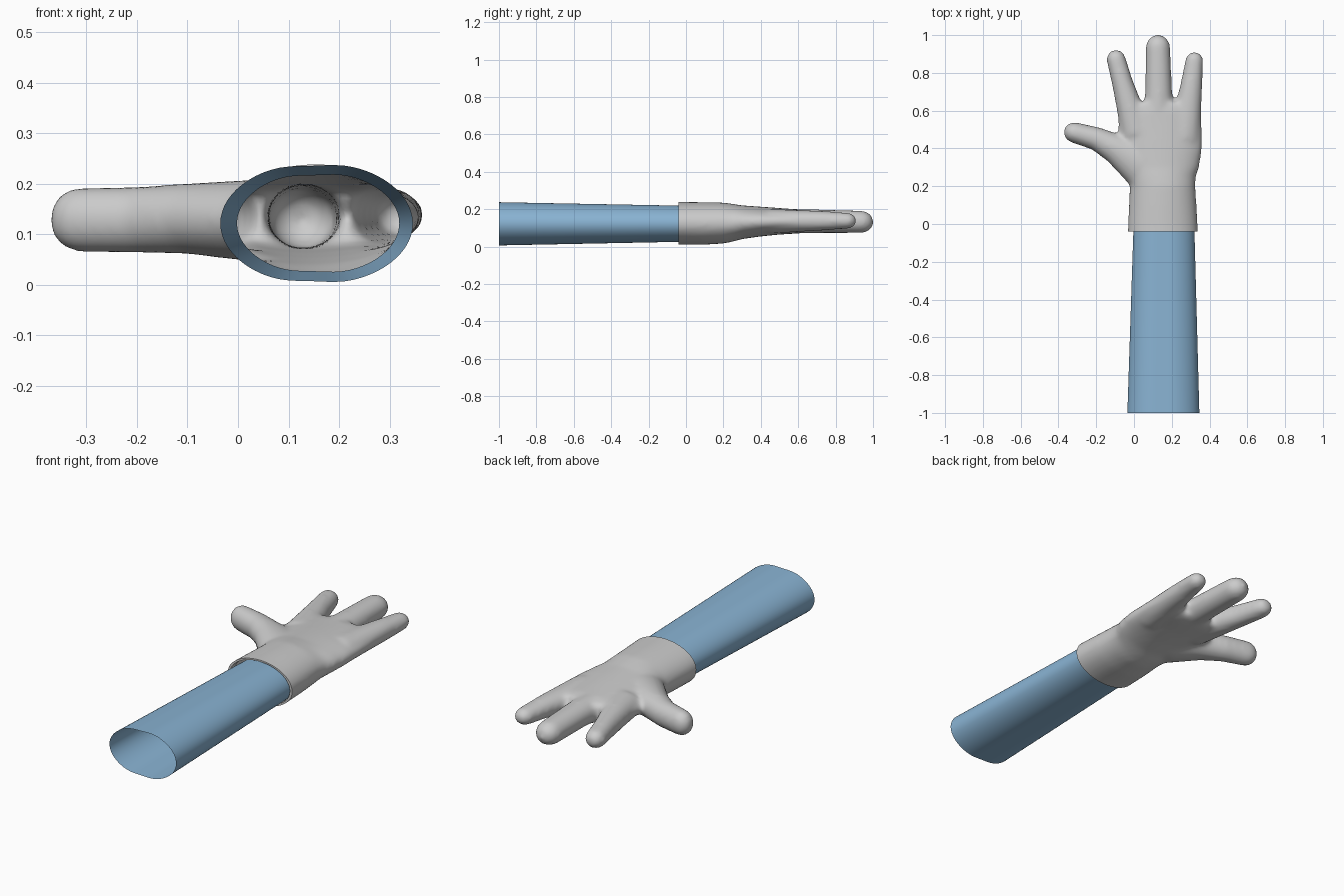
import bpy, bmesh
from math import sin, cos, pi, exp
from mathutils import Vector

if "Cube" in bpy.data.objects:
    bpy.data.objects.remove(bpy.data.objects["Cube"])


def ring(bm, c, side, a, b, n=48, dip=0.0):
    """Elliptical ring around c; side = horizontal axis, z = vertical axis."""
    vs = []
    for i in range(n):
        t = 2 * pi * i / n
        u, w = cos(t), sin(t)
        w *= 1 - dip * exp(-((u + 0.05) / 0.3) ** 2)
        vs.append(bm.verts.new(c + side * a * u + Vector((0, 0, b * w))))
    return vs


def bridge(bm, rings, caps=True):
    for r, s in zip(rings, rings[1:]):
        n = len(r)
        for i in range(n):
            j = (i + 1) % n
            bm.faces.new((r[i], s[i], s[j], r[j]))
    if caps:
        bm.faces.new(rings[0])
        bm.faces.new(rings[-1][::-1])


def y_loft(bm, sections, caps=True, dip=0.0, n=48):
    """Sections are (y, x_left, x_right, z_low, z_high)."""
    X = Vector((1, 0, 0))
    bridge(bm, [ring(bm, Vector(((l + r) / 2, y, (b + t) / 2)), X,
                     (r - l) / 2, (t - b) / 2, n, dip)
                for y, l, r, b, t in sections], caps)


def digit(bm, pts):
    """Tapered finger through (x, y, z, half_width, half_height) with a round tip."""
    P = [Vector(p[:3]) for p in pts]
    rings = []
    for i, p in enumerate(pts):
        d = (P[min(i + 1, len(P) - 1)] - P[max(i - 1, 0)]).normalized()
        side = Vector((d.y, -d.x, 0)).normalized()
        rings.append(ring(bm, P[i], side, p[3], p[4], 32))
    for k in range(1, 7):
        t = k * pi / 2 / 6.3
        rings.append(ring(bm, P[-1] + d * pts[-1][3] * 1.06 * sin(t), side,
                          pts[-1][3] * cos(t), pts[-1][4] * cos(t), 32))
    bridge(bm, rings)


def make(name, bm):
    me = bpy.data.meshes.new(name)
    bmesh.ops.recalc_face_normals(bm, faces=bm.faces[:])
    bm.to_mesh(me)
    bm.free()
    for p in me.polygons:
        p.use_smooth = True
    ob = bpy.data.objects.new(name, me)
    bpy.context.collection.objects.link(ob)
    return ob


# Hand: palm with cuff, three fingers and thumb
bm = bmesh.new()
y_loft(bm, [(-0.10, -.034, .343, .008, .240), (0.0, -.032, .337, .010, .238),
            (0.1, -.027, .331, .010, .237), (0.2, -.022, .325, .016, .235),
            (0.25, -.035, .327, .026, .228), (0.3, -.055, .345, .040, .220),
            (0.4, -.075, .361, .054, .213), (0.5, -.085, .361, .064, .206),
            (0.6, -.085, .358, .070, .199), (0.645, -.07, .350, .080, .188)])
digit(bm, [(.02, .48, .135, .09, .068), (-.03, .64, .136, .067, .062),
           (-.062, .75, .136, .056, .056), (-.094, .87, .136, .051, .048)])
digit(bm, [(.13, .45, .135, .085, .068), (.13, .72, .135, .071, .063),
           (.127, .934, .132, .065, .060)])
digit(bm, [(.26, .45, .135, .09, .066), (.302, .72, .138, .060, .053),
           (.319, .862, .138, .048, .043)])
digit(bm, [(.04, .31, .127, .12, .082), (-.1, .4, .131, .079, .070),
           (-.2, .452, .129, .062, .066), (-.315, .484, .129, .055, .064)])
hand = make("hand", bm)

# Fuse the parts into one soft skin
m = hand.modifiers.new("fuse", 'REMESH')
m.mode = 'VOXEL'
m.voxel_size = 0.011
m = hand.modifiers.new("soften", 'SMOOTH')
m.factor = 0.5
m.iterations = 14
bpy.context.view_layer.update()
dg = bpy.context.evaluated_depsgraph_get()
skin = bpy.data.meshes.new_from_object(hand.evaluated_get(dg))
hand.modifiers.clear()

# Open the wrist and turn the cuff edge inward
bm = bmesh.new()
bm.from_mesh(skin)
bmesh.ops.bisect_plane(bm, geom=bm.verts[:] + bm.edges[:] + bm.faces[:],
                       plane_co=(0, -0.04, 0), plane_no=(0, -1, 0), clear_outer=True)
edges = [e for e in bm.edges if e.is_boundary]
centre = Vector((0.154, 0, 0.124))
for scale, dy in ((0.93, 0.0), (0.99, 0.035)):
    geom = bmesh.ops.extrude_edge_only(bm, edges=edges)["geom"]
    for v in (g for g in geom if isinstance(g, bmesh.types.BMVert)):
        v.co.x = centre.x + (v.co.x - centre.x) * scale
        v.co.z = centre.z + (v.co.z - centre.z) * scale
        v.co.y += dy
    edges = [g for g in geom if isinstance(g, bmesh.types.BMEdge) and g.is_boundary]
bmesh.ops.recalc_face_normals(bm, faces=bm.faces[:])
bm.to_mesh(skin)
bm.free()
for p in skin.polygons:
    p.use_smooth = True
hand.data = skin
skin.set_sharp_from_angle(angle=0.9)

# Sleeve: open tapered tube reaching into the cuff
bm = bmesh.new()
y_loft(bm, [(-1.0, -.035, .346, 0.0, .243), (0.0, -.002, .319, .021, .223)],
       caps=False, dip=0.06, n=64)
sleeve = make("sleeve", bm)
mat = bpy.data.materials.new("sleeve_blue")
mat.diffuse_color = (0.25, 0.45, 0.65, 1)
mat.use_nodes = True
mat.node_tree.nodes["Principled BSDF"].inputs["Base Color"].default_value = mat.diffuse_color
sleeve.data.materials.append(mat)
